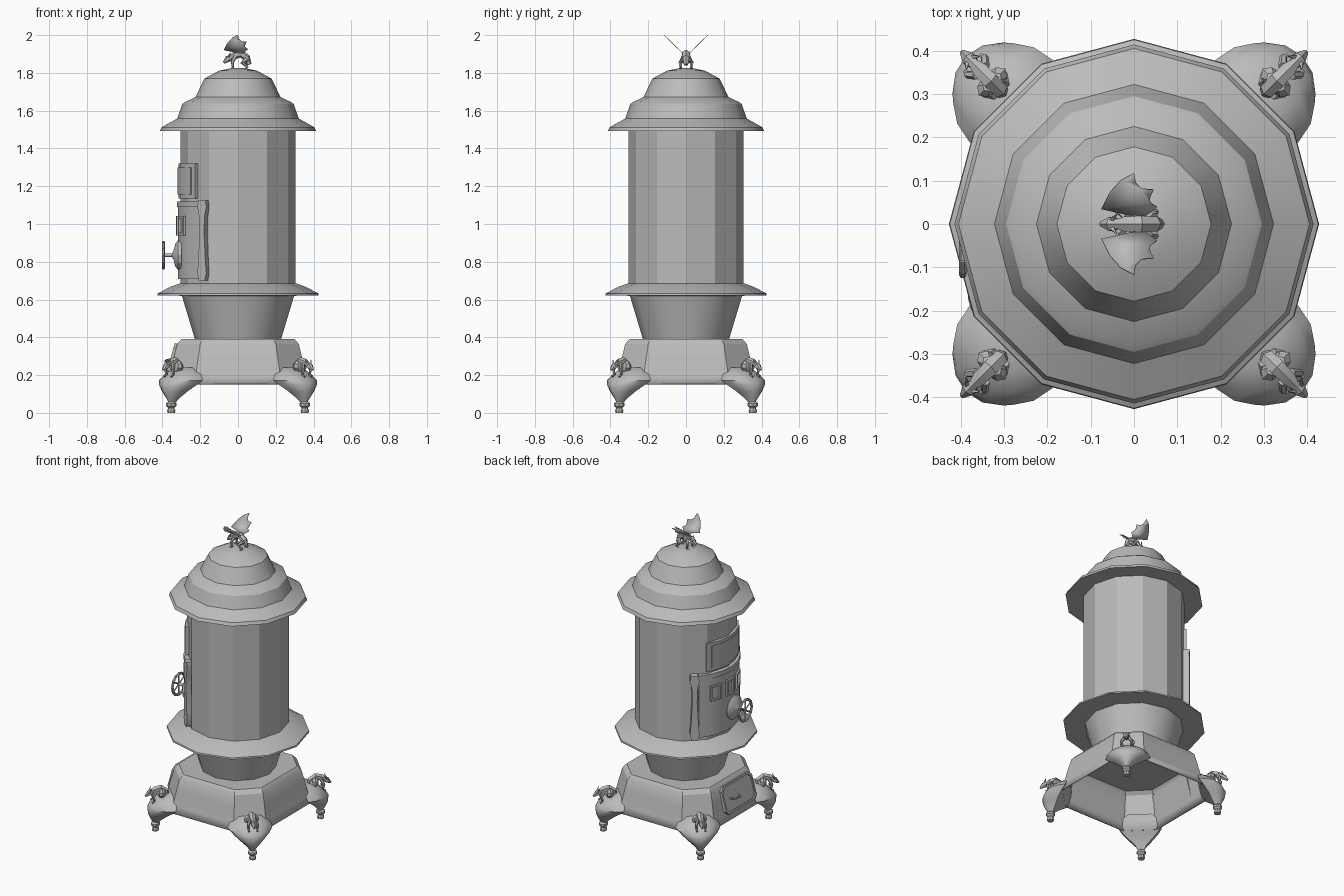
import bpy, bmesh, math
from math import cos, sin, pi, radians
from mathutils import Vector, Matrix

if "Cube" in bpy.data.objects:
    bpy.data.objects.remove(bpy.data.objects["Cube"], do_unlink=True)

iron = bpy.data.materials.new("cast iron grey")
iron.use_nodes = True
GREY = (0.5, 0.5, 0.5, 1)
iron.diffuse_color = GREY
iron.node_tree.nodes["Principled BSDF"].inputs["Base Color"].default_value = GREY


def finish(name, bm, matrix=None, angle=29.5):
    """Turn a bmesh into a shaded, named object."""
    bmesh.ops.recalc_face_normals(bm, faces=bm.faces)
    if matrix:
        bm.transform(matrix)
    mesh = bpy.data.meshes.new(name)
    bm.to_mesh(mesh)
    bm.free()
    mesh.materials.append(iron)
    ob = bpy.data.objects.new(name, mesh)
    bpy.context.collection.objects.link(ob)
    bpy.ops.object.select_all(action='DESELECT')
    ob.select_set(True)
    bpy.context.view_layer.objects.active = ob
    bpy.ops.object.shade_smooth_by_angle(angle=radians(angle))
    return ob


def loft(bm, rings, start=True, end=True):
    """Skin closed rings of equal length, with optional caps."""
    vs = [[bm.verts.new(p) for p in ring] for ring in rings]
    n = len(vs[0])
    for a, b in zip(vs, vs[1:]):
        for i in range(n):
            j = (i + 1) % n
            bm.faces.new((a[i], a[j], b[j], b[i]))
    if start:
        bm.faces.new(vs[0][::-1])
    if end:
        bm.faces.new(vs[-1])


def circle(r, z, sides):
    return [Vector((r * cos(2 * pi * i / sides), r * sin(2 * pi * i / sides), z)) for i in range(sides)]


def lathe(name, profile, matrix=None, sides=12):
    bm = bmesh.new()
    loft(bm, [circle(r, z, sides) for r, z in profile])
    return finish(name, bm, matrix)


def tube(bm, path, radii, sides=6):
    """Tapered tube through the points of a path."""
    pts = [Vector(p) for p in path]
    rings = []
    for i, p in enumerate(pts):
        d = pts[min(i + 1, len(pts) - 1)] - pts[max(i - 1, 0)]
        side = d.cross(Vector((0, 1, 0)))
        side = side.normalized() if side.length > 1e-5 else Vector((1, 0, 0))
        up = d.normalized().cross(side)
        rings.append([p + radii[i] * (side * cos(2 * pi * k / sides) + up * sin(2 * pi * k / sides))
                      for k in range(sides)])
    loft(bm, rings)


def curved_panel(name, a0, a1, z0, z1, r0, r1, steps=4):
    """Plate wrapped round the stove; angles in degrees from -x towards +y."""
    bm = bmesh.new()
    rings = []
    for i in range(steps + 1):
        a = radians(a0 + (a1 - a0) * i / steps)
        rings.append([Vector((-r * cos(a), r * sin(a), z))
                      for r, z in ((r0, z0), (r1, z0), (r1, z1), (r0, z1))])
    loft(bm, rings)
    return finish(name, bm)


# Twelve-sided stove body
lathe("fire_bowl", [(.225, .38), (.30, .63)])
lathe("lower_rim", [(.30, .62), (.427, .622), (.425, .632), (.36, .667), (.26, .702)])
lathe("drum", [(.305, .64), (.305, 1.51)])
lathe("lid", [(.30, 1.492), (.414, 1.492), (.405, 1.512), (.322, 1.558), (.295, 1.635),
              (.282, 1.645), (.225, 1.672), (.178, 1.77), (.10, 1.812), (.03, 1.826)])


# Open-bottomed base with cut corners
def octagon(h, z):
    c = h * .62
    return [Vector((x, y, z)) for x, y in
            ((h, -c), (h, c), (c, h), (-c, h), (-h, c), (-h, -c), (-c, -h), (c, -h))]


bm = bmesh.new()
loft(bm, [octagon(h, z) for h, z in ((.375, .155), (.36, .20), (.34, .29), (.322, .365), (.30, .39))], start=False)
base = finish("base", bm)
shell = base.modifiers.new("shell", 'SOLIDIFY')
shell.thickness = .012
shell.offset = -1

# Ash hatch leaning on the sloped side of the base
tilt = Matrix.Translation((-.347, -.04, .282)) @ Matrix.Rotation(radians(16), 4, 'Y')


def hatch_ring(w, h, x, cut=.025):
    return [Vector((x, y, z)) for y, z in ((w, h - cut), (w - cut, h), (cut - w, h), (-w, h - cut),
                                          (-w, cut - h), (cut - w, -h), (w - cut, -h), (w, cut - h))]


bm = bmesh.new()
loft(bm, [hatch_ring(.158, .088, .02), hatch_ring(.158, .088, -.012),
          hatch_ring(.146, .076, -.012), hatch_ring(.146, .076, -.004)])
finish("ash_hatch", bm, tilt)
bm = bmesh.new()
tube(bm, [(-.004, .09, .0), (-.03, .07, -.012), (-.03, .02, -.018), (-.004, 0, -.01)], [.006] * 4)
finish("hatch_handle", bm, tilt)

# Fire door with its straps, trim, windows and upper panel
curved_panel("fire_door", -51, 41, .71, 1.09, .28, .318, 6)
curved_panel("door_trim", -51, 41, 1.09, 1.12, .28, .325, 6)
curved_panel("upper_panel", -44, 32, 1.135, 1.32, .28, .316, 5)
curved_panel("upper_panel_inset", -38, 26, 1.155, 1.30, .30, .32, 5)
for side, a in (("front", -55), ("back", 46)):
    bm = bmesh.new()
    rings = []
    for z, w in ((.70, 3), (.74, 5), (.80, 4), (.95, 2.5), (1.04, 3), (1.09, 5), (1.125, 4)):
        rings.append([Vector((-r * cos(radians(a + s * w)), r * sin(radians(a + s * w)), z))
                      for r, s in ((.285, -1), (.335, -1), (.335, 1), (.285, 1))])
    loft(bm, rings)
    finish(side + "_door_strap", bm)
for i, a in enumerate((-28, -7, 14)):
    for j, (b0, b1, z0, z1) in enumerate(((0, 14, .94, .952), (0, 14, 1.03, 1.042),
                                          (0, 2.5, .952, 1.03), (11.5, 14, .952, 1.03))):
        curved_panel(f"window_{i + 1}_frame_{j + 1}", a + b0, a + b1, z0, z1, .31, .328, 2)

# Draught dial and hand wheel, turned to face -x
dial = Matrix.Translation((0, -.05, .835)) @ Matrix.Rotation(-pi / 2, 4, 'Y')
lathe("draught_dial", [(.078, .30), (.078, .318), (.06, .332), (.022, .342), (.009, .35), (.009, .40)], dial)
bm = bmesh.new()
n = 12
for i in range(n):
    ends = [Vector((.068 * cos(2 * pi * k / n), .068 * sin(2 * pi * k / n), .395)) for k in (i, i + 1)]
    tube(bm, ends, [.0085] * 2)
for k in range(3):
    d = Vector((cos(k * pi / 3), sin(k * pi / 3), 0)) * .066
    mid = Vector((0, 0, .395))
    tube(bm, [mid - d, mid + d], [.005] * 2, 4)
finish("hand_wheel", bm, dial)


# Winged beasts: local +x is forward, feet on z = 0
def beast(name, matrix, shoulders):
    bm = bmesh.new()
    tube(bm, [(-.06, 0, .025), (-.046, 0, .062), (-.015, 0, .084), (.018, 0, .075), (.036, 0, .066),
              (.053, 0, .056), (.076, 0, .036)], [.012, .02, .021, .02, .013, .018, .006])
    for s in (1, -1):
        tube(bm, [(.015, s * .014, .068), (.03, s * .028, .04), (.026, s * .026, .01), (.04, s * .026, 0)],
             [.011, .009, .006, .006])
        tube(bm, [(-.045, s * .014, .055), (-.025, s * .03, .035), (-.05, s * .028, .012), (-.035, s * .028, 0)],
             [.014, .012, .007, .006])
        tube(bm, [(.05, s * .01, .065), (.04, s * .022, .09)], [.007, .001], 4)
    if shoulders:
        bmesh.ops.create_uvsphere(bm, u_segments=8, v_segments=5, radius=1, matrix=Matrix.LocRotScale(
            Vector((-.022, 0, .055)), None, Vector((.026, .046, .034))))
    return finish(name, bm, matrix)


# Four corner legs, each a shield-shaped knee on a turned foot
corners = {"back_left": 45, "back_right": 135, "front_right": 225, "front_left": 315}
for corner, a in corners.items():
    turn = Matrix.Rotation(radians(a), 4, 'Z')
    bm = bmesh.new()
    rings = []
    for ui, uo, w, z in ((.485, .515, .018, .055), (.47, .53, .035, .08), (.45, .545, .075, .115),
                         (.42, .548, .115, .15), (.40, .535, .135, .172), (.39, .50, .115, .205), (.38, .45, .07, .24)):
        ring = []
        for i in range(9):
            t = -pi / 2 + pi * i / 8
            ring.append(Vector((ui + (uo - ui) * cos(t), w * sin(t), z)))
        rings.append(ring)
    loft(bm, rings)
    finish(corner + "_leg", bm, turn, 40)
    lathe(corner + "_foot", [(.02, 0), (.022, .012), (.016, .025), (.028, .037), (.028, .05), (.014, .062)],
          turn @ Matrix.Translation((.5, 0, 0)), 8)
    beast(corner + "_beast", turn @ Matrix.Translation((.485, 0, .192)), True)

# Finial beast on the lid with raised wings, looking towards the door
beast("finial_beast", Matrix.Translation((0, 0, 1.818)) @ Matrix.Rotation(pi, 4, 'Z'), False)
wing = [(.02, .015), (-.075, .036), (-.055, .075), (-.03, .102), (0, .118), (.004, .096), (.018, .082),
        (.045, .08), (.036, .06), (.038, .05), (.053, .04)]
for side, s in (("left", -1), ("right", 1)):
    bm = bmesh.new()
    bm.faces.new([bm.verts.new((x, s * y, 1.9 + (y - .015) * .97)) for x, y in wing])
    ob = finish(side + "_finial_wing", bm)
    ob.modifiers.new("thickness", 'SOLIDIFY').thickness = .003
